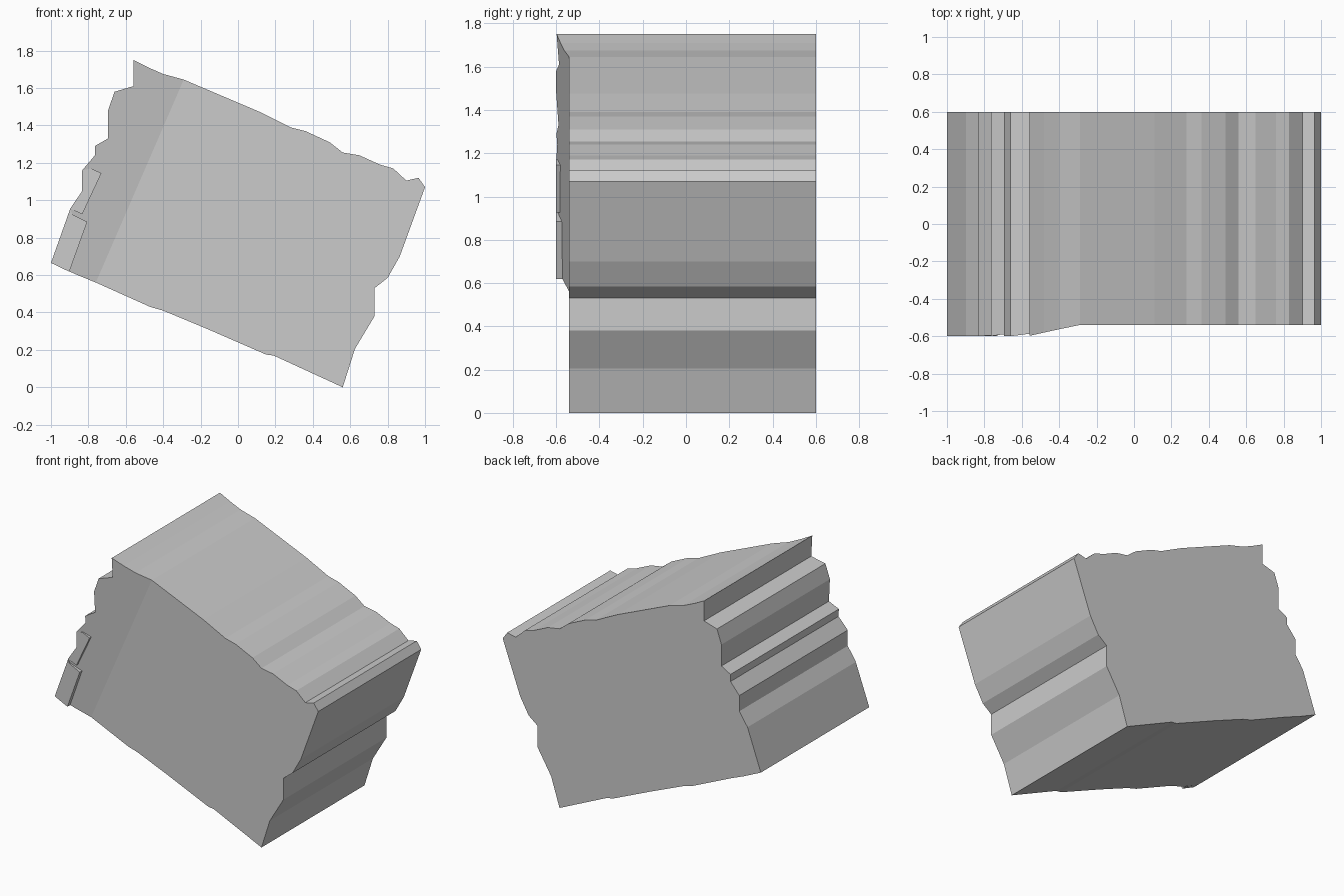
import bpy, bmesh
from mathutils import Vector

if "Cube" in bpy.data.objects:
    bpy.data.objects.remove(bpy.data.objects["Cube"])

BACK, FRONT, PROUD = 0.60, -0.54, -0.60


def prism(name, outline, y_front, y_back):
    """Extrude an x-z outline along y."""
    bm = bmesh.new()
    face = bm.faces.new([bm.verts.new((x, y_front, z)) for x, z in outline])
    ext = bmesh.ops.extrude_face_region(bm, geom=[face], use_keep_orig=True)
    for v in ext["geom"]:
        if isinstance(v, bmesh.types.BMVert):
            v.co.y = y_back
    bmesh.ops.recalc_face_normals(bm, faces=bm.faces)
    mesh = bpy.data.meshes.new(name)
    bm.to_mesh(mesh)
    bm.free()
    obj = bpy.data.objects.new(name, mesh)
    bpy.context.collection.objects.link(obj)
    return obj


# Broken outline of the tilted block, clockwise from the left corner
left = [(-1, .665), (-.897, .955), (-.833, 1.05), (-.833, 1.16), (-.765, 1.24),
        (-.765, 1.29), (-.695, 1.33), (-.695, 1.48), (-.66, 1.58), (-.56, 1.61)]
top = [(-.56, 1.75), (-.48, 1.71), (-.40, 1.675), (-.29, 1.645), (.11, 1.475),
       (.28, 1.39), (.36, 1.37), (.49, 1.31), (.56, 1.255), (.65, 1.24),
       (.76, 1.19), (.83, 1.17), (.90, 1.105), (.965, 1.12)]
right = [(1, 1.07), (.865, .70), (.80, .585), (.73, .53), (.73, .38), (.625, .205)]
bottom = [(.56, 0), (.19, .17), (.15, .175), (-.08, .275), (-.16, .31),
          (-.40, .41), (-.47, .43), (-.76, .56), (-.87, .605)]
block = prism("stone_block", left + top + right + bottom, FRONT, BACK)

# Crease on the front face; everything left of it ramps forward
crease_low, crease_high = Vector((-.76, 0, .56)), Vector((-.29, 0, 1.645))
along = (crease_high - crease_low).normalized()
normal = Vector((-along.z, 0, along.x))
bm = bmesh.new()
bm.from_mesh(block.data)
front = [f for f in bm.faces if all(abs(v.co.y - FRONT) < 1e-4 for v in f.verts)]
ends = [min(front[0].verts, key=lambda v: (Vector((v.co.x, 0, v.co.z)) - p).length)
        for p in (crease_low, crease_high)]
bmesh.ops.connect_verts(bm, verts=ends)
for v in bm.verts:
    if v.co.y < 0:
        d = (Vector((v.co.x, 0, v.co.z)) - crease_low).dot(normal)
        if d > 0.001:
            v.co.y = max(PROUD, FRONT - 0.2 * d)
bm.to_mesh(block.data)
bm.free()

# Two thin raised chips along the left edge of the front
prism("upper_chip", [(-.897, .955), (-.833, 1.05), (-.833, 1.16), (-.785, 1.17),
                     (-.73, 1.145), (-.833, .925)], PROUD, -.57)
prism("lower_chip", [(-1, .665), (-.897, .95), (-.886, .925), (-.806, .885),
                     (-.902, .618)], PROUD, -.565)
